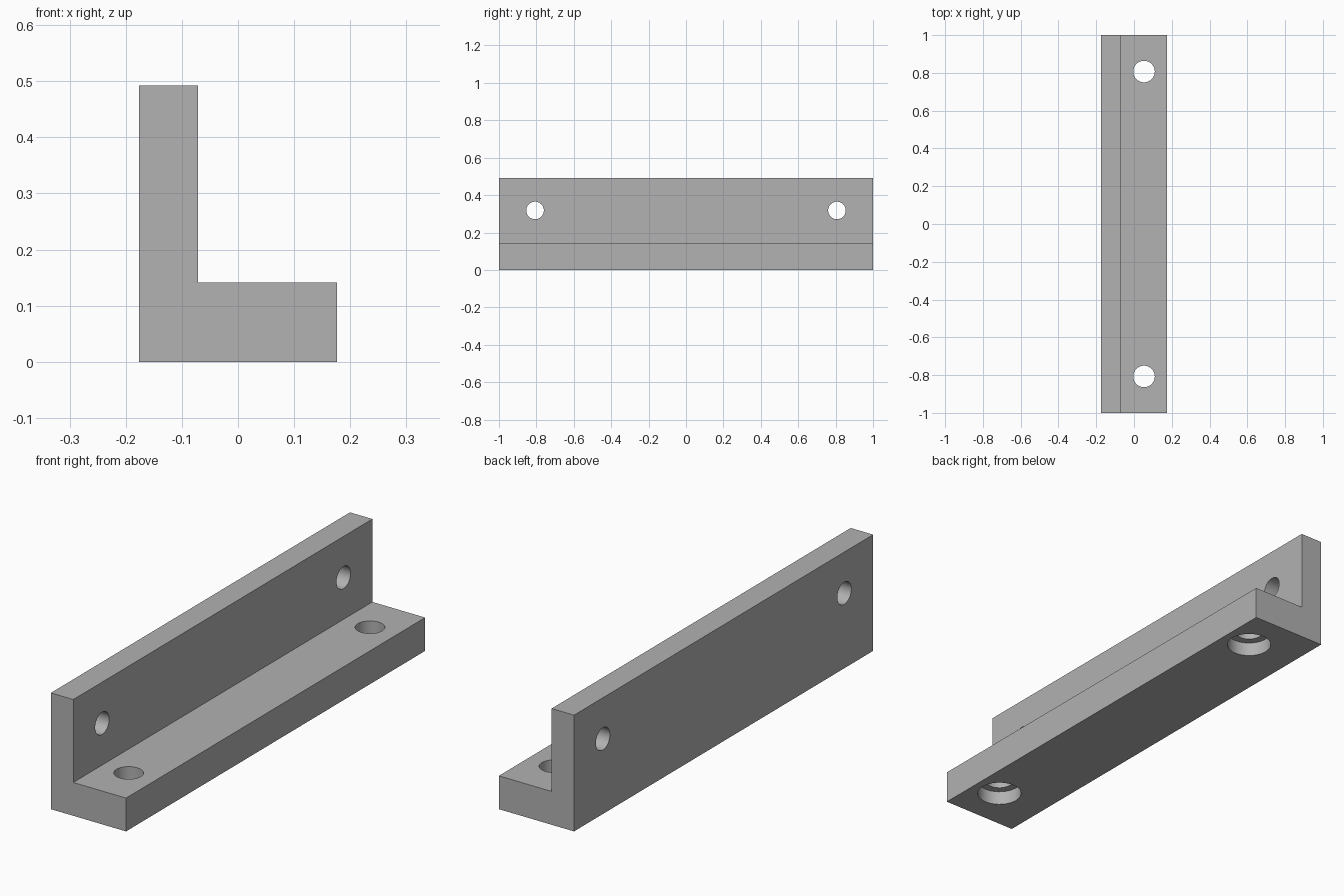
import bpy
import bmesh
import math
from mathutils import Matrix

cube = bpy.data.objects.get("Cube")
if cube:
    bpy.data.objects.remove(cube, do_unlink=True)

HALF_LENGTH = 1.0
HALF_WIDTH = 0.176
HEIGHT = 0.492
BASE_TOP = 0.141
WALL_FACE = -0.071
HOLE_Y = 0.807

grey = bpy.data.materials.new("plain grey")
grey.use_nodes = True
colour = (0.445, 0.445, 0.445, 1)
grey.diffuse_color = colour
grey.node_tree.nodes["Principled BSDF"].inputs["Base Color"].default_value = colour


def add_object(name, bm):
    bmesh.ops.recalc_face_normals(bm, faces=bm.faces)
    mesh = bpy.data.meshes.new(name)
    bm.to_mesh(mesh)
    bm.free()
    mesh.materials.append(grey)
    obj = bpy.data.objects.new(name, mesh)
    bpy.context.collection.objects.link(obj)
    return obj


def drill(target, centre, radius, depth, axis="Z"):
    """Cut a round hole, centred on the given point along the axis."""
    bm = bmesh.new()
    turn = Matrix.Rotation(math.pi / 2, 4, "Y") if axis == "X" else Matrix()
    bmesh.ops.create_cone(bm, cap_ends=True, segments=48, radius1=radius,
                          radius2=radius, depth=depth,
                          matrix=Matrix.Translation(centre) @ turn)
    cutter = add_object("hole_cutter", bm)
    cutter.hide_render = True
    mod = target.modifiers.new("hole", "BOOLEAN")
    mod.operation = "DIFFERENCE"
    mod.solver = "EXACT"
    mod.object = cutter
    bpy.ops.object.modifier_apply(modifier=mod.name)
    bpy.data.objects.remove(cutter, do_unlink=True)


# L-shaped profile extruded along the length
profile = [(-HALF_WIDTH, 0), (HALF_WIDTH, 0), (HALF_WIDTH, BASE_TOP),
           (WALL_FACE, BASE_TOP), (WALL_FACE, HEIGHT), (-HALF_WIDTH, HEIGHT)]
bm = bmesh.new()
face = bm.faces.new([bm.verts.new((x, -HALF_LENGTH, z)) for x, z in profile])
ext = bmesh.ops.extrude_face_region(bm, geom=[face])
bmesh.ops.translate(bm, vec=(0, 2 * HALF_LENGTH, 0),
                    verts=[v for v in ext["geom"] if isinstance(v, bmesh.types.BMVert)])
bracket = add_object("angle_bracket", bm)
bpy.context.view_layer.objects.active = bracket
bracket.select_set(True)

for side in (-1, 1):
    y = side * HOLE_Y
    # Wall hole, base hole and the counterbore under the base
    drill(bracket, (-0.12, y, 0.318), 0.047, 0.3, "X")
    drill(bracket, (0.053, y, 0.07), 0.057, 0.4)
    drill(bracket, (0.053, y, 0), 0.09, 0.12)

bpy.ops.object.shade_smooth_by_angle(angle=math.radians(30))
